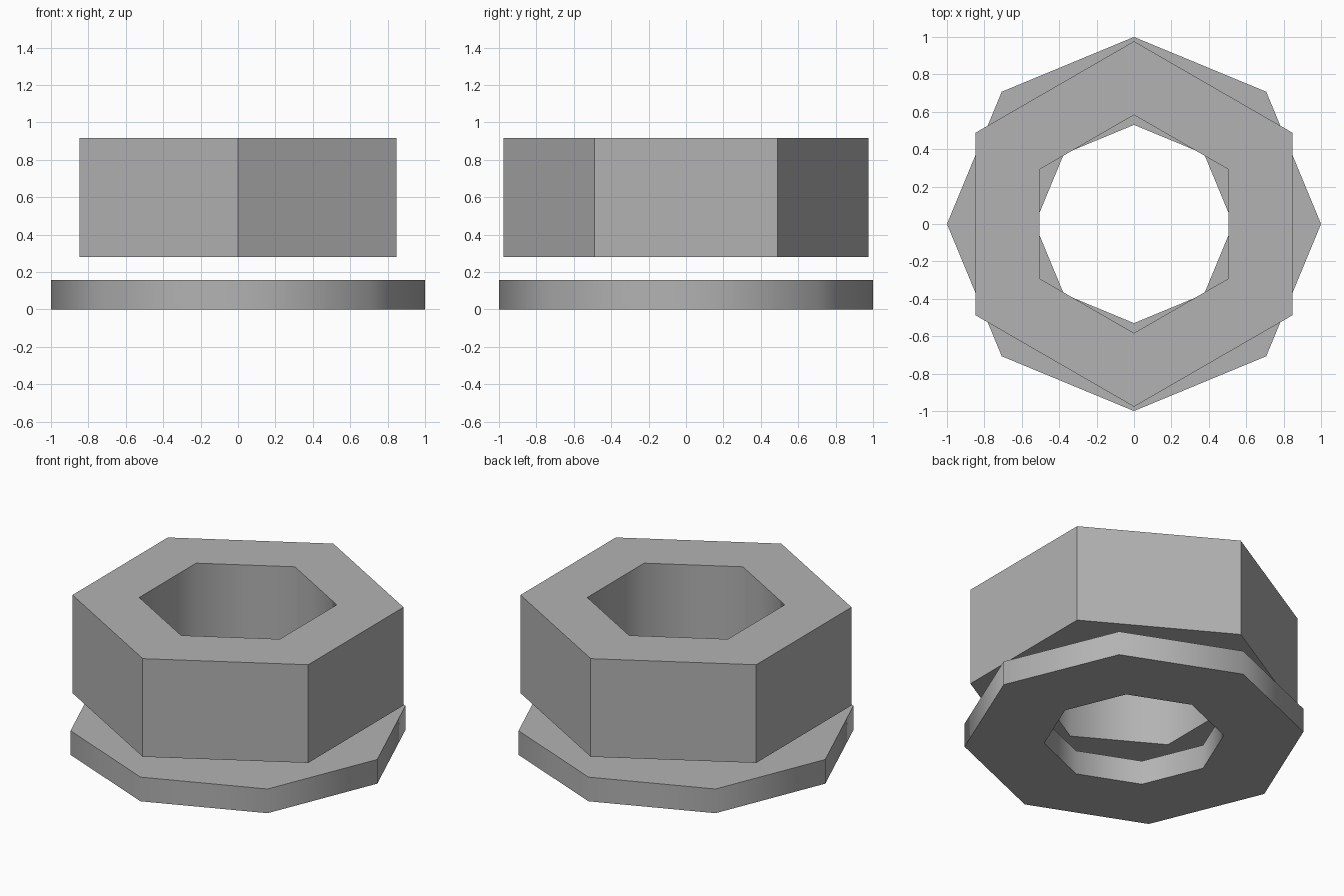
import bpy, bmesh, math

if "Cube" in bpy.data.objects:
    bpy.data.objects.remove(bpy.data.objects["Cube"])

metal = bpy.data.materials.new("grey metal")
metal.diffuse_color = (0.45, 0.45, 0.45, 1)
metal.use_nodes = True
metal.node_tree.nodes["Principled BSDF"].inputs["Base Color"].default_value = metal.diffuse_color


def ring_prism(name, sides, start, r_out, r_in, z0, z1, smooth_outside):
    """Polygonal ring with a matching hole, extruded from z0 to z1."""
    bm = bmesh.new()

    def loop(r, z):
        return [bm.verts.new((r * math.cos(start + math.tau * i / sides),
                              r * math.sin(start + math.tau * i / sides), z))
                for i in range(sides)]

    loops = [loop(r_out, z0), loop(r_out, z1), loop(r_in, z1), loop(r_in, z0)]
    # walls in order: outside, top, hole, bottom
    smooth = [smooth_outside, False, True, False]
    for k in range(4):
        a, b = loops[k], loops[(k + 1) % 4]
        for i in range(sides):
            j = (i + 1) % sides
            face = bm.faces.new((a[i], a[j], b[j], b[i]))
            face.smooth = smooth[k]
    # keep the rims crisp
    for e in bm.edges:
        rims = [abs(f.normal.z) > 0.5 for f in e.link_faces if not f.normal_update()]
        e.smooth = rims[0] == rims[1]
    bmesh.ops.recalc_face_normals(bm, faces=bm.faces)
    mesh = bpy.data.meshes.new(name)
    bm.to_mesh(mesh)
    bm.free()
    mesh.materials.append(metal)
    obj = bpy.data.objects.new(name, mesh)
    bpy.context.collection.objects.link(obj)
    return obj


# Eight-sided washer lying on the floor
ring_prism("washer", 8, 0, 1.0, 0.53, 0.0, 0.157, True)
# Hexagonal nut floating just above it, flat outside and smooth hole
ring_prism("hex_nut", 6, math.pi / 2, 0.977, 0.583, 0.28, 0.917, False)
